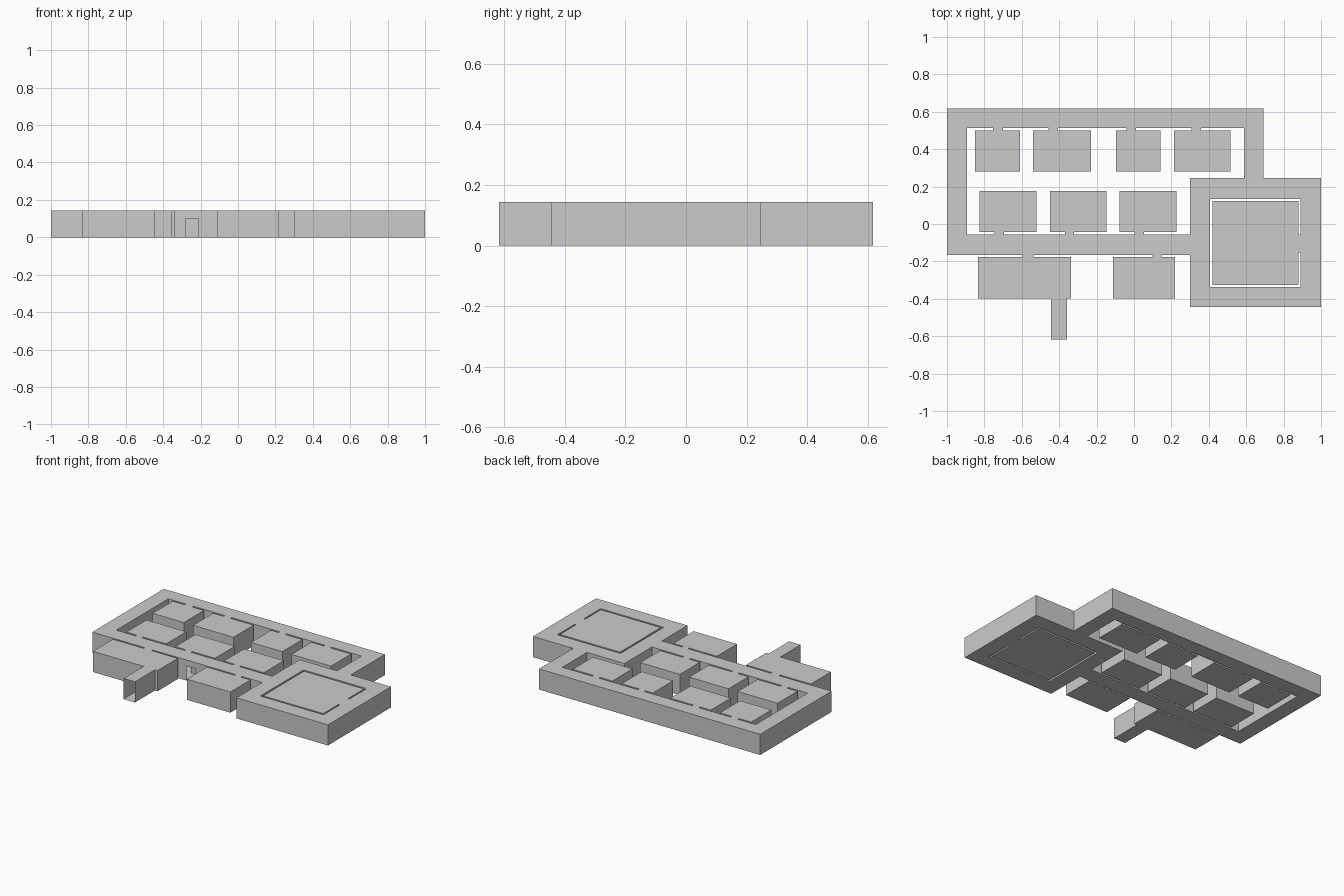
import bpy, bmesh

if "Cube" in bpy.data.objects:
    bpy.data.objects.remove(bpy.data.objects["Cube"])

H = 0.143        # storey height
DOOR_H = 0.10    # side doorway height

# Rectangles are (x0, x1, y0, y1); their union is the floor plan
corridors = [
    (-1.0, 0.693, 0.513, 0.617),      # back
    (-1.0, -0.893, -0.165, 0.617),    # left
    (-1.0, 0.31, -0.165, -0.055),     # middle
    (0.587, 0.693, 0.24, 0.617),      # right
    (0.30, 1.0, 0.135, 0.245),        # ring around the large room
    (0.30, 1.0, -0.445, -0.337),
    (0.30, 0.407, -0.445, 0.245),
    (0.89, 1.0, -0.445, 0.245),
]
entry = (-0.445, -0.357, -0.617, -0.39)
large_room = [(0.42, 0.88, -0.325, 0.122), (0.87, 0.90, -0.155, -0.055)]

# Room rows: room y range, door y range, then (x0, x1, door x0, door x1)
rows = [
    ((0.28, 0.50), (0.49, 0.52), [
        (-0.85, -0.61, -0.755, -0.70), (-0.54, -0.23, -0.457, -0.407),
        (-0.097, 0.143, -0.04, 0.01), (0.213, 0.517, 0.307, 0.357)]),
    ((-0.042, 0.177), (-0.06, -0.03), [
        (-0.825, -0.52, -0.745, -0.695), (-0.45, -0.147, -0.37, -0.32),
        (-0.077, 0.227, 0.003, 0.053)]),
    ((-0.397, -0.177), (-0.18, -0.16), [
        (-0.833, -0.337, -0.597, -0.537), (-0.113, 0.22, 0.10, 0.147)]),
]
plan = corridors + [entry] + large_room
for room_y, door_y, rooms in rows:
    for x0, x1, d0, d1 in rooms:
        plan += [(x0, x1, *room_y), (d0, d1, *door_y)]

side_door = (-0.28, -0.21)            # opening in the middle corridor's front wall
xs = sorted({v for r in plan for v in r[:2]} | set(side_door))
ys = sorted({v for r in plan for v in r[2:]})


def filled(i, j):
    if not (0 <= i < len(xs) - 1 and 0 <= j < len(ys) - 1):
        return False
    x, y = (xs[i] + xs[i + 1]) / 2, (ys[j] + ys[j + 1]) / 2
    return any(a < x < b and c < y < d for a, b, c, d in plan)


bm = bmesh.new()


def face(*pts):
    bm.faces.new([bm.verts.new(p) for p in pts])


def wall(p, q, z0=0.0):
    face((*p, z0), (*q, z0), (*q, H), (*p, H))


# Floors, roofs and outside walls
for i in range(len(xs) - 1):
    for j in range(len(ys) - 1):
        if not filled(i, j):
            continue
        x0, x1, y0, y1 = xs[i], xs[i + 1], ys[j], ys[j + 1]
        a, b, c, d = (x0, y0), (x1, y0), (x1, y1), (x0, y1)
        face(*[(*p, H) for p in (a, b, c, d)])
        face(*[(*p, 0) for p in (d, c, b, a)])
        if not filled(i, j - 1) and y0 != entry[2]:   # entry end stays open
            in_door = side_door[0] <= x0 < side_door[1] and y0 == -0.165
            wall(a, b, DOOR_H if in_door else 0.0)
        if not filled(i + 1, j):
            wall(b, c)
        if not filled(i, j + 1):
            wall(c, d)
        if not filled(i - 1, j):
            wall(d, a)

bmesh.ops.remove_doubles(bm, verts=bm.verts, dist=0.0001)
mesh = bpy.data.meshes.new("corridors_and_rooms")
bm.to_mesh(mesh)
bm.free()
bpy.context.collection.objects.link(bpy.data.objects.new("corridors_and_rooms", mesh))
